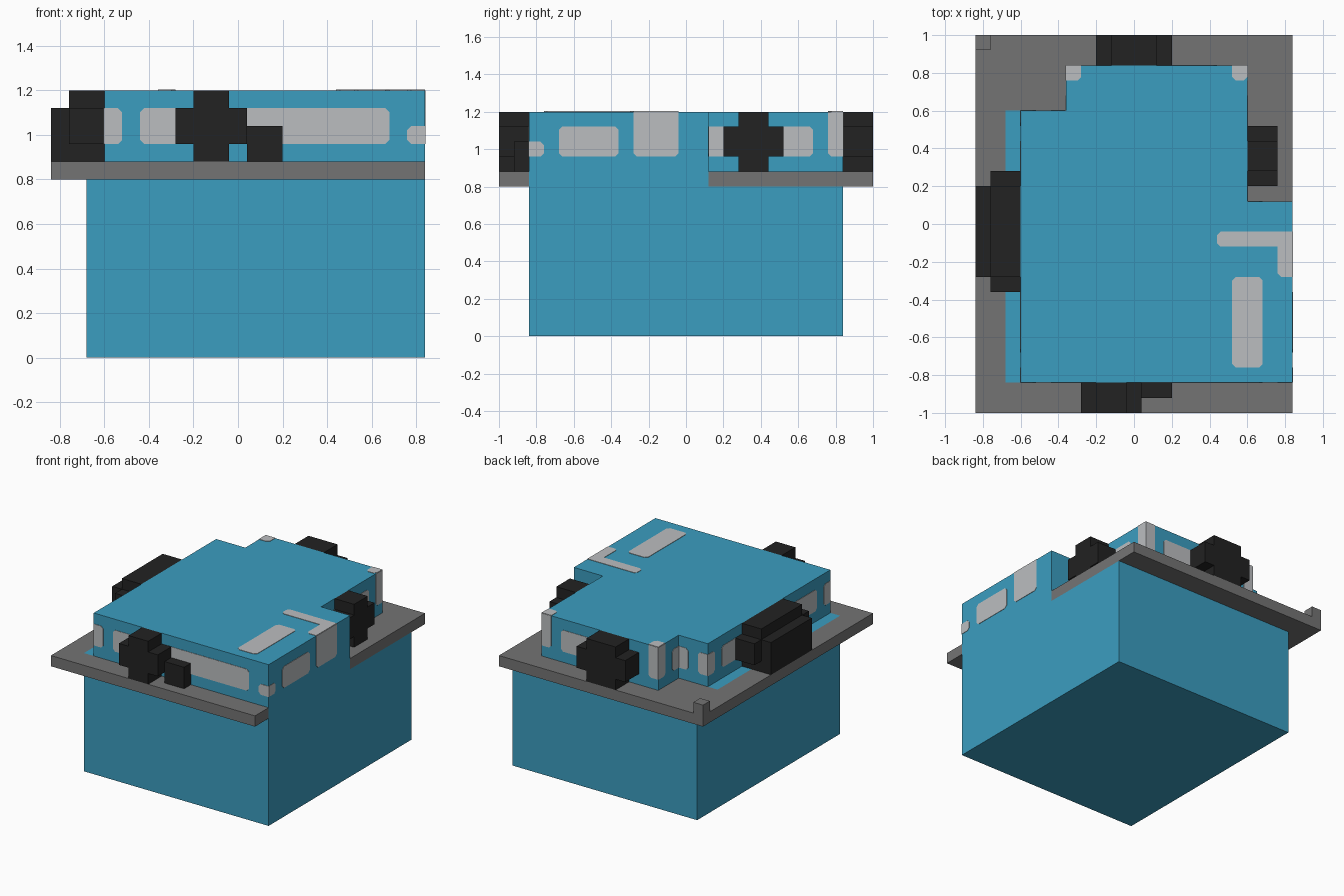
import bpy, bmesh

cube = bpy.data.objects.get("Cube")
if cube:
    bpy.data.objects.remove(cube, do_unlink=True)


def material(name, rgb):
    m = bpy.data.materials.new(name)
    m.use_nodes = True
    colour = (*rgb, 1)
    m.diffuse_color = colour
    node = next(n for n in m.node_tree.nodes if n.type == 'BSDF_PRINCIPLED')
    node.inputs["Base Color"].default_value = colour
    return m


BLUE = material("water blue", (0.044, 0.34, 0.53))
GREY = material("stone grey", (0.175, 0.175, 0.175))
PALE = material("pale grey", (0.50, 0.515, 0.53))
BLACK = material("soft black", (0.016, 0.016, 0.016))


def finish(name, bm, mat):
    bmesh.ops.recalc_face_normals(bm, faces=bm.faces)
    mesh = bpy.data.meshes.new(name)
    bm.to_mesh(mesh)
    bm.free()
    mesh.materials.append(mat)
    bpy.context.collection.objects.link(bpy.data.objects.new(name, mesh))


def extrude(bm, points, offset):
    face = bm.faces.new([bm.verts.new(p) for p in points])
    new = bmesh.ops.extrude_face_region(bm, geom=[face])["geom"]
    bmesh.ops.translate(bm, vec=offset,
                        verts=[v for v in new if isinstance(v, bmesh.types.BMVert)])


def prism(name, outline, z0, z1, mat):
    bm = bmesh.new()
    extrude(bm, [(x, y, z0) for x, y in outline], (0, 0, z1 - z0))
    finish(name, bm, mat)


def rect(x0, x1, y0, y1):
    return [(x0, y0), (x1, y0), (x1, y1), (x0, y1)]


def stepped(west):
    """Plan of the raised block, with two notched corners at the back."""
    return [(west, -0.84), (0.84, -0.84), (0.84, 0.12), (0.6, 0.12),
            (0.6, 0.84), (-0.36, 0.84), (-0.36, 0.6), (west, 0.6)]


# Main block, rim and raised top
prism("base_block", rect(-0.68, 0.84, -0.84, 0.84), 0, 0.8, BLUE)
prism("block_rim", stepped(-0.68), 0.8, 0.88, BLUE)
prism("raised_block", stepped(-0.6), 0.88, 1.2, BLUE)

# Ledge wrapping around the rim, with a small corner post
prism("ledge", [(-0.84, -1), (0.84, -1), (0.84, -0.84), (-0.68, -0.84),
                (-0.68, 0.6), (-0.36, 0.6), (-0.36, 0.84), (0.6, 0.84),
                (0.6, 0.12), (0.84, 0.12), (0.84, 1), (-0.84, 1)],
      0.8, 0.88, GREY)
prism("corner_post", rect(-0.84, -0.76, 0.92, 1), 0.88, 0.96, GREY)


# Dark lumps: a wide middle band crossed by a narrower tall core
def lump(name, band, core):
    prism(name + "_band", rect(*band), 0.96, 1.12, BLACK)
    prism(name + "_core", rect(*core), 0.88, 1.2, BLACK)


lump("front_lump", (-0.28, 0.04, -1, -0.84), (-0.2, -0.04, -1, -0.84))
lump("back_lump", (-0.2, 0.2, 0.84, 1), (-0.12, 0.12, 0.84, 1))
lump("left_lump", (0.6, 0.76, 0.2, 0.52), (0.6, 0.76, 0.28, 0.44))
lump("right_lump", (-0.76, -0.6, -0.36, 0.28), (-0.76, -0.6, -0.28, 0.2))
prism("right_lump_shell", rect(-0.84, -0.76, -0.28, 0.2), 0.88, 1.12, BLACK)
prism("front_small_lump", rect(0.04, 0.2, -0.92, -0.84), 0.88, 1.04, BLACK)


# Pale patches: thin plates, with corners cut where they are clear of an edge
def patches(name, axis, pos, sign, lo, hi, rects):
    bm = bmesh.new()
    cut, thick = 0.018, 0.003

    def place(a, b, c):
        p = [a, b]
        p.insert(axis, c)
        return p

    for a0, a1, b0, b1 in rects:
        pts = []
        for i, (a, b) in enumerate(rect(a0, a1, b0, b1)):
            da = cut if a == a0 else -cut
            db = cut if b == b0 else -cut
            if a in (lo, hi) or (axis == 2 and b == 0.84) or (axis != 2 and b == 1.2):
                pts.append((a, b))
            else:
                pair = [(a, b + db), (a + da, b)]
                pts += pair if i % 2 == 0 else pair[::-1]
        extrude(bm, [place(a, b, pos) for a, b in pts],
                place(0, 0, sign * thick))
    finish(name, bm, PALE)


Z = (0.96, 1.12)
TALL = (0.96, 1.2)
LOW = (0.96, 1.04)
patches("front_patches", 1, -0.84, -1, -0.6, 0.84,
        [(-0.6, -0.52, *Z), (-0.44, 0.68, *Z), (0.76, 0.84, *LOW)])
patches("left_patches", 0, 0.84, 1, -0.84, 0.12,
        [(-0.84, -0.76, *LOW), (-0.68, -0.36, *Z), (-0.28, -0.04, *TALL)])
patches("left_inner_patches", 0, 0.6, 1, 0.12, 0.84,
        [(0.12, 0.68, *Z), (0.76, 0.84, *TALL)])
patches("left_notch_patch", 1, 0.12, 1, 0.6, 0.84, [(0.6, 0.68, *Z)])
patches("back_patches", 1, 0.84, 1, -0.36, 0.6,
        [(0.52, 0.6, *TALL), (-0.2, 0.44, *Z), (-0.36, -0.28, *TALL)])
patches("right_notch_side_patches", 0, -0.36, -1, 0.6, 0.84,
        [(0.6, 0.68, *Z), (0.76, 0.84, *TALL)])
patches("right_notch_back_patches", 1, 0.6, 1, -0.6, -0.36,
        [(-0.6, -0.52, *Z), (-0.44, -0.36, *Z)])
patches("right_patches", 0, -0.6, -1, -0.84, 0.6,
        [(0.52, 0.6, *Z), (0.04, 0.44, *Z), (-0.68, -0.28, *Z), (-0.84, -0.76, *Z)])
patches("top_patches", 2, 1.2, 1, -0.36, 0.84,
        [(0.52, 0.68, -0.76, -0.28), (0.44, 0.84, -0.12, -0.04),
         (0.76, 0.84, -0.28, -0.08), (-0.36, -0.28, 0.76, 0.84),
         (0.52, 0.6, 0.76, 0.84)])
